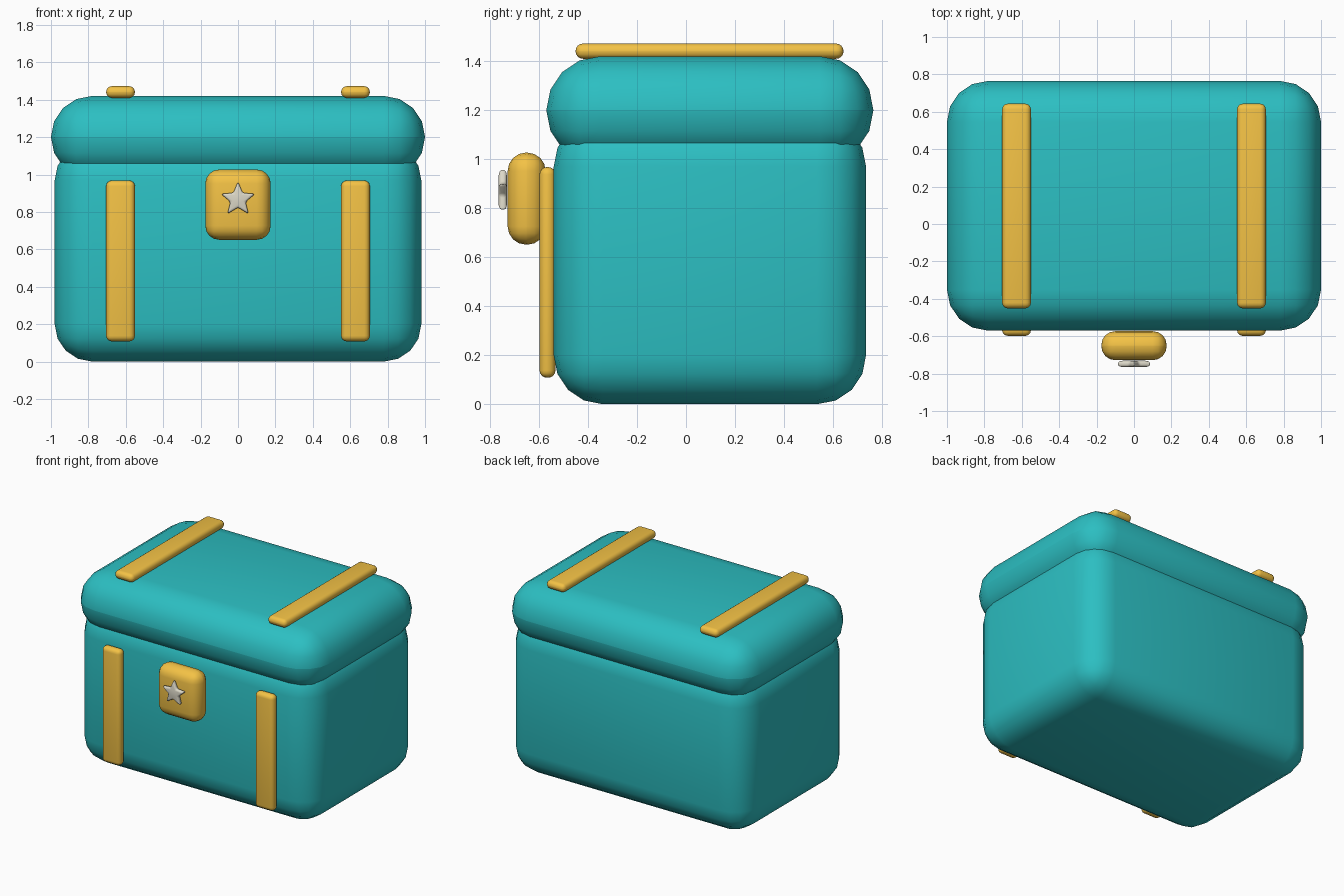
import bpy, bmesh, math

if "Cube" in bpy.data.objects:
    bpy.data.objects.remove(bpy.data.objects["Cube"])


def material(name, rgb):
    m = bpy.data.materials.new(name)
    m.diffuse_color = (*rgb, 1)
    m.use_nodes = True
    m.node_tree.nodes["Principled BSDF"].inputs["Base Color"].default_value = m.diffuse_color
    return m


teal = material("teal", (0.025, 0.52, 0.54))
gold = material("gold", (0.90, 0.54, 0.06))
silver = material("silver", (0.72, 0.69, 0.58))


def finish(ob, mat, radius, segments):
    ob.data.materials.append(mat)
    bev = ob.modifiers.new("round", 'BEVEL')
    bev.width, bev.segments, bev.limit_method = radius, segments, 'ANGLE'
    bev.angle_limit = math.radians(20)
    bpy.context.view_layer.objects.active = ob
    ob.select_set(True)
    bpy.ops.object.modifier_apply(modifier=bev.name)
    bpy.ops.object.shade_smooth_by_angle(angle=math.radians(50))
    ob.select_set(False)


def rounded_box(name, lo, hi, radius, segments, mat):
    bpy.ops.mesh.primitive_cube_add(size=1, location=[(a + b) / 2 for a, b in zip(lo, hi)])
    ob = bpy.context.object
    ob.name = name
    ob.scale = [b - a for a, b in zip(lo, hi)]
    bpy.ops.object.transform_apply(location=False, rotation=False, scale=True)
    finish(ob, mat, radius, segments)


# chest body and overhanging lid
rounded_box("chest_body", (-0.98, -0.54, 0), (0.98, 0.735, 1.17), 0.2, 4, teal)
rounded_box("chest_lid", (-1, -0.57, 0.98), (1, 0.765, 1.42), 0.2195, 4, teal)

# straps on the front and over the lid
for side, cx in (("left", -0.628), ("right", 0.628)):
    x0, x1 = cx - 0.077, cx + 0.077
    rounded_box(f"front_strap_{side}", (x0, -0.598, 0.108), (x1, -0.533, 0.968), 0.03, 4, gold)
    rounded_box(f"lid_strap_{side}", (x0, -0.451, 1.41), (x1, 0.643, 1.472), 0.03, 4, gold)

# lock plate
rounded_box("lock_plate", (-0.175, -0.728, 0.651), (0.175, -0.573, 1.027), 0.075, 4, gold)

# star on the lock
bm = bmesh.new()
ring = []
for i in range(10):
    r = 0.043 if i % 2 else 0.096
    a = math.pi / 2 + i * math.pi / 5
    ring.append(bm.verts.new((r * math.cos(a), -0.765, 0.867 + r * math.sin(a))))
face = bm.faces.new(ring)
back = bmesh.ops.extrude_face_region(bm, geom=[face])["geom"]
bmesh.ops.translate(bm, verts=[v for v in back if isinstance(v, bmesh.types.BMVert)], vec=(0, 0.034, 0))
bmesh.ops.recalc_face_normals(bm, faces=bm.faces)
mesh = bpy.data.meshes.new("lock_star")
bm.to_mesh(mesh)
bm.free()
star = bpy.data.objects.new("lock_star", mesh)
bpy.context.collection.objects.link(star)
finish(star, silver, 0.012, 3)
